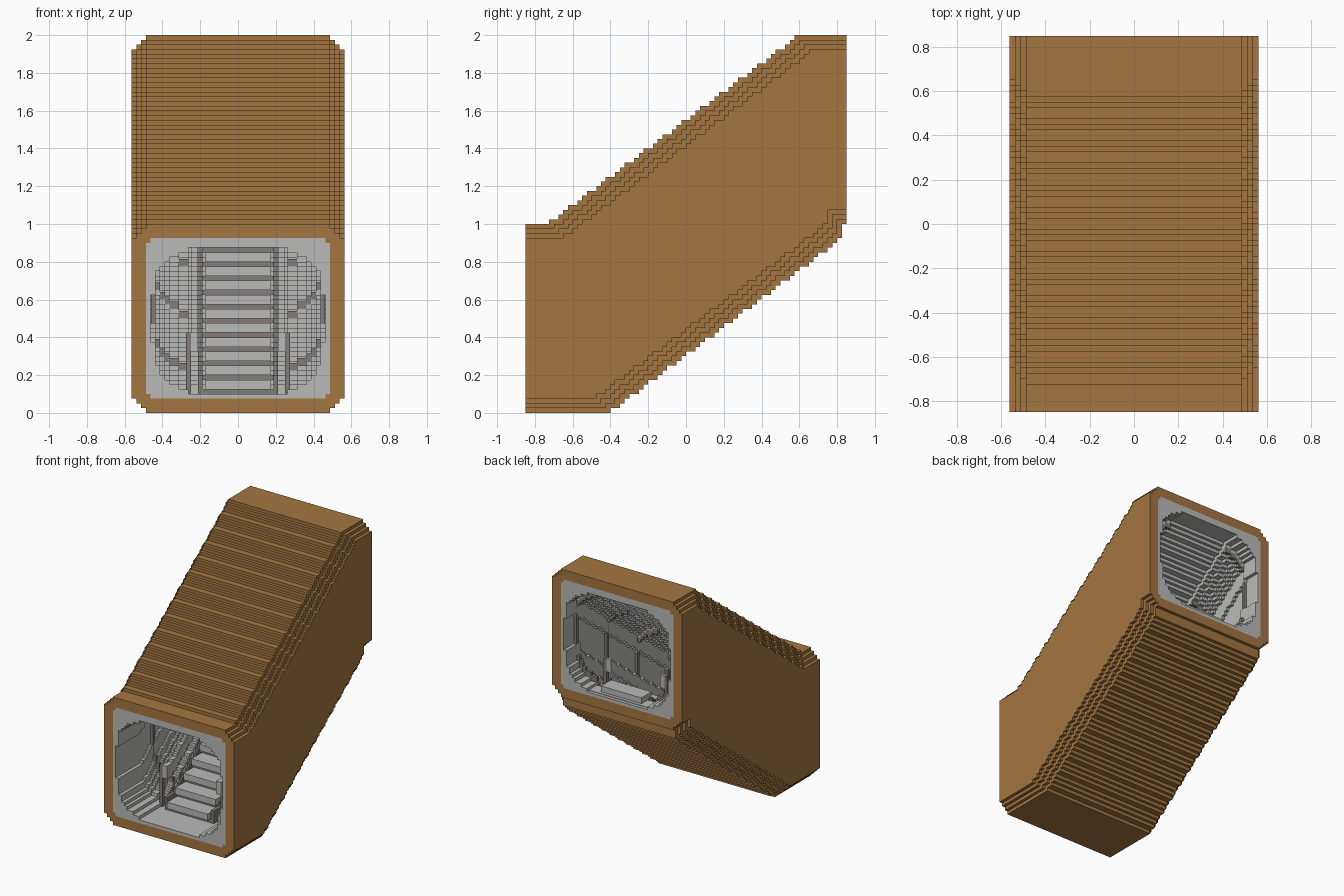
import bpy, bmesh

if "Cube" in bpy.data.objects:
    bpy.data.objects.remove(bpy.data.objects["Cube"])

U = 0.025          # block size
N = 68             # blocks along the depth


def srgb(*c):
    return tuple(((v / 255 + 0.055) / 1.055) ** 2.4 for v in c) + (1.0,)


def material(name, colour):
    m = bpy.data.materials.new(name)
    m.use_nodes = True
    m.diffuse_color = colour
    m.node_tree.nodes["Principled BSDF"].inputs["Base Color"].default_value = colour
    return m


ORANGE = material("orange_brown", srgb(165, 118, 65))
GREY = material("light_grey", srgb(186, 186, 185))
DARK = material("dark_warm_grey", srgb(132, 125, 123))


# Stepped heights, in blocks, of the underside and the top, moved inward by k blocks
def bottom(k):
    def height(j):
        j += min(k, 6)
        if j >= N - 1:
            return 40 + k
        return k + (0 if j < 18 else 1 + int((j - 18) * 0.75))
    return height


def top(k):
    def height(j):
        j -= min(k, 6)
        return (40 if j < 5 else min(80, 41 + int((j - 5) * 0.75))) - k
    return height


def raised(f, d):
    return lambda j: f(j) + d


def outline(f, j0, j1):
    """Stepped line through the block columns j0..j1."""
    pts = [(j0, f(j0))]
    for j in range(j0 + 1, j1):
        if f(j) != f(j - 1):
            pts += [(j, f(j - 1)), (j, f(j))]
    return pts + [(j1, f(j1 - 1))]


def strip(bm, lo, hi, x0, x1, j0=0, j1=N):
    """Solid between two stepped lines, from x0 to x1."""
    pts = outline(lo, j0, j1) + outline(hi, j0, j1)[::-1]
    rings = [[bm.verts.new((x * U, (j - N / 2) * U, z * U)) for j, z in pts]
             for x in (x0, x1)]
    bm.faces.new(rings[0])
    bm.faces.new(rings[1][::-1])
    n = len(pts)
    for i in range(n):
        k = (i + 1) % n
        bm.faces.new((rings[0][i], rings[1][i], rings[1][k], rings[0][k]))


def pair(bm, lo, hi, x0, x1, j0=0, j1=N):
    strip(bm, lo, hi, x0, x1, j0, j1)
    strip(bm, lo, hi, -x1, -x0, j0, j1)


def finish(bm, name, mat):
    bmesh.ops.recalc_face_normals(bm, faces=bm.faces[:])
    me = bpy.data.meshes.new(name)
    bm.to_mesh(me)
    bm.free()
    me.materials.append(mat)
    bpy.context.collection.objects.link(bpy.data.objects.new(name, me))


# Outer casing: floor and roof skins, corner fill and stepped side walls
bm = bmesh.new()
strip(bm, bottom(0), bottom(3), -18.5, 18.5)
strip(bm, top(3), top(0), -18.5, 18.5)
pair(bm, bottom(0), bottom(4), 18.5, 19.5)
pair(bm, top(4), top(0), 18.5, 19.5)
for k in (1, 2, 3):
    pair(bm, bottom(k), top(k), 18.5 + k, 19.5 + k)
finish(bm, "outer_casing", ORANGE)

# Inner lining: rounded passage as bands (inner x, outer x, floor inset, roof inset)
BANDS = [(10.5, 12.5, 5, 6), (12.5, 14.5, 6, 7), (14.5, 15.5, 7, 8),
         (15.5, 16.5, 8, 9), (16.5, 17.5, 10, 10), (17.5, 18.5, 15, 15)]
bm = bmesh.new()
strip(bm, bottom(3), bottom(4), -10.5, 10.5)
strip(bm, top(5), top(3), -10.5, 10.5)
for x0, x1, kb, kt in BANDS:
    pair(bm, bottom(3), bottom(kb), x0, x1)
    pair(bm, top(kt), top(3), x0, x1)
pair(bm, bottom(4), top(4), 18.5, 19.5)
finish(bm, "inner_lining", GREY)

# Wall ribs hugging the lining at even spacing
bm = bmesh.new()
for j in (17, 32, 47, 62):
    for x0, x1, kb, kt in BANDS[:-1]:
        pair(bm, bottom(kb), raised(bottom(kb), 1.6), x0, x1, j, j + 1)
        pair(bm, raised(top(kt), -1.6), top(kt), x0, x1, j, j + 1)
    pair(bm, bottom(10), top(10), 17.5, 18.4, j, j + 1)
finish(bm, "wall_ribs", DARK)

# Stairs: light treads over dark recessed supports
treads, supports = bmesh.new(), bmesh.new()
for n in range(14):
    j, z = 9 + 4 * n, 4 + 3 * n
    strip(treads, lambda _: z + 1, lambda _: z + 3, -7, 7, j, j + 5)
    strip(supports, lambda _: z, lambda _: z + 1, -7.5, 7.5, j + 1, j + 3)
finish(treads, "stair_treads", GREY)
finish(supports, "tread_supports", DARK)

# Upper landing
bm = bmesh.new()
strip(bm, lambda j: 41, lambda j: 44.2, -10.5, 10.5, 63, N - 1)
finish(bm, "landing", GREY)

# Stringers beside the treads
bm = bmesh.new()
pair(bm, bottom(4), raised(bottom(4), 4), 7.5, 8.5, 10, 63)
finish(bm, "stair_stringers", DARK)

# Handrails with end posts
bm = bmesh.new()
pair(bm, raised(bottom(4), 9), raised(bottom(4), 13), 8.5, 10, 11, 59)
finish(bm, "handrails", GREY)
bm = bmesh.new()
for j in (11, 58):
    pair(bm, bottom(4), raised(bottom(4), 13), 10, 11, j, j + 1)
finish(bm, "handrail_posts", DARK)

# Light base boards below the handrails
bm = bmesh.new()
pair(bm, bottom(4), raised(bottom(4), 2), 8.5, 10, 12, 62)
finish(bm, "base_boards", GREY)
